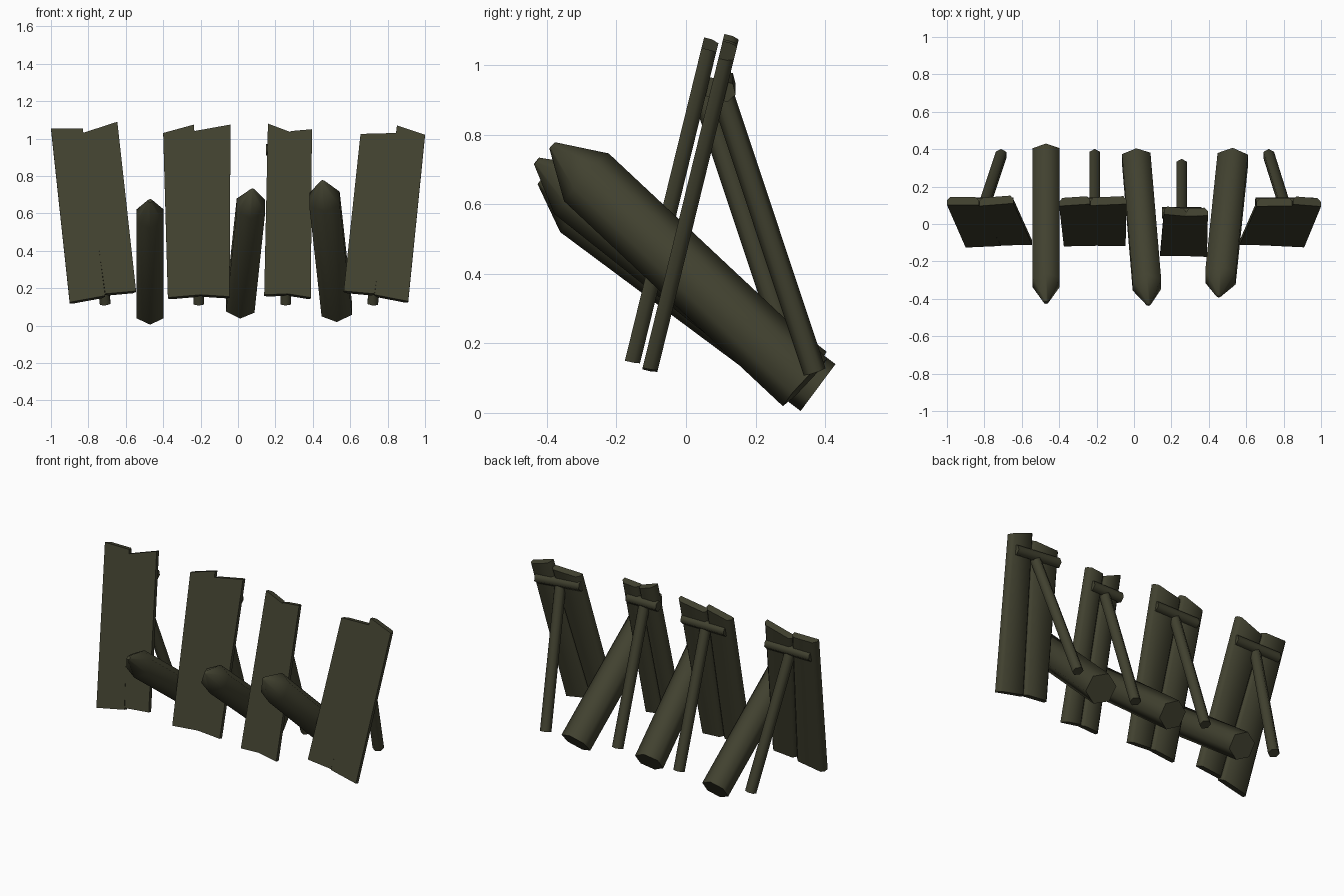
import bpy, bmesh, math
from mathutils import Vector

if "Cube" in bpy.data.objects:
    bpy.data.objects.remove(bpy.data.objects["Cube"])

wood = bpy.data.materials.new("dark olive wood")
wood.diffuse_color = (0.053, 0.053, 0.029, 1)
wood.use_nodes = True
wood.node_tree.nodes["Principled BSDF"].inputs["Base Color"].default_value = wood.diffuse_color


def finish(name, rings):
    """Skin a list of equal-sized rings, cap both ends, make an object."""
    bm = bmesh.new()
    rows = [[bm.verts.new(p) for p in r] for r in rings]
    n = len(rows[0])
    for a, b in zip(rows, rows[1:]):
        for i in range(n):
            j = (i + 1) % n
            bm.faces.new((a[i], a[j], b[j], b[i]))
    bm.faces.new(rows[0])
    bm.faces.new(rows[-1])
    bmesh.ops.recalc_face_normals(bm, faces=bm.faces)
    me = bpy.data.meshes.new(name)
    bm.to_mesh(me)
    bm.free()
    me.materials.append(wood)
    ob = bpy.data.objects.new(name, me)
    bpy.context.collection.objects.link(ob)
    bpy.ops.object.select_all(action='DESELECT')
    ob.select_set(True)
    bpy.context.view_layer.objects.active = ob
    bpy.ops.object.shade_smooth_by_angle(angle=math.radians(65))


def hex_rod(name, stations, ref=(1, 0, 0)):
    """Six-sided rod through (point, radius) stations on a straight axis."""
    axis = (Vector(stations[-1][0]) - Vector(stations[0][0])).normalized()
    ref = Vector(ref)
    side = (ref - axis * ref.dot(axis)).normalized()
    up = side.cross(axis)
    angles = [math.pi / 2 + k * math.pi / 3 for k in range(6)]
    finish(name, [[Vector(p) + (side * math.cos(t) + up * math.sin(t)) * r for t in angles]
                  for p, r in stations])


def plank(name, tl, tr, br, bl, y0):
    """Leaning board from its four front corners (x, z), back edges chamfered."""
    normal = Vector((0, 0.971, -0.238))
    half = 0.022

    def end(l, r):
        fl, fr = [Vector((x, y0 + 0.245 * z, z)) - normal * half for x, z in (l, r)]
        along = (fr - fl).normalized() * 0.018
        mid, back = normal * half * 1.1, normal * half * 2
        return [fl, fr, fr + mid, fr + back - along, fl + back + along, fl + mid]

    finish(name, [end(tl, tr), end(bl, br)])


# Leaning board pairs: top-left, top-right, bottom-right, bottom-left
BACK, FRONT = -0.134, -0.19
boards = [
    ((-1.0, 1.05), (-0.83, 1.05), (-0.71, 0.155), (-0.90, 0.12), BACK),
    ((-0.83, 1.025), (-0.645, 1.085), (-0.545, 0.18), (-0.71, 0.165), BACK),
    ((-0.40, 1.025), (-0.235, 1.07), (-0.20, 0.16), (-0.375, 0.145), BACK),
    ((-0.235, 1.035), (-0.04, 1.07), (-0.045, 0.15), (-0.20, 0.16), BACK),
    ((0.16, 1.075), (0.28, 1.03), (0.265, 0.165), (0.14, 0.16), FRONT),
    ((0.28, 1.035), (0.395, 1.045), (0.39, 0.145), (0.265, 0.165), FRONT),
    ((0.655, 1.02), (0.85, 1.025), (0.73, 0.165), (0.565, 0.18), BACK),
    ((0.85, 1.065), (1.0, 1.015), (0.91, 0.125), (0.73, 0.16), BACK),
]
for i, b in enumerate(boards):
    plank(f"board_{i + 1}", *b)

# Sharpened logs: butt centre, tip, radius
logs = [
    ((-0.47, 0.38, 0.073), (-0.47, -0.42, 0.668), 0.084),
    ((0.012, 0.35, 0.107), (0.078, -0.43, 0.725), 0.088),
    ((0.528, 0.343, 0.088), (0.452, -0.385, 0.77), 0.094),
]
for i, (butt, tip, r) in enumerate(logs):
    shoulder = Vector(butt).lerp(Vector(tip), 0.865)
    hex_rod(f"sharpened_log_{i + 1}", [(butt, r), (shoulder, r), (tip, 0.012)])

# Rear props with a crossbar each: bottom x, top x, y shift, bar length, bar drop
props = [
    (-0.71, -0.80, 0, 0.31, 0),
    (-0.21, -0.21, 0, 0.30, 0),
    (0.255, 0.255, -0.053, 0.21, 0),
    (0.72, 0.805, 0, 0.31, 0.03),
]
for i, (xb, xt, dy, length, drop) in enumerate(props):
    hex_rod(f"rear_prop_{i + 1}",
            [((xb, 0.37 + dy, 0.118), 0.033), ((xt, 0.10 + dy, 0.93), 0.033)])
    h = length / 2
    hex_rod(f"crossbar_{i + 1}",
            [((xt - h, 0.112 + dy, 0.94 + drop / 2), 0.032),
             ((xt + h, 0.112 + dy, 0.94 - drop / 2), 0.032)], ref=(0, 1, 0.25))
